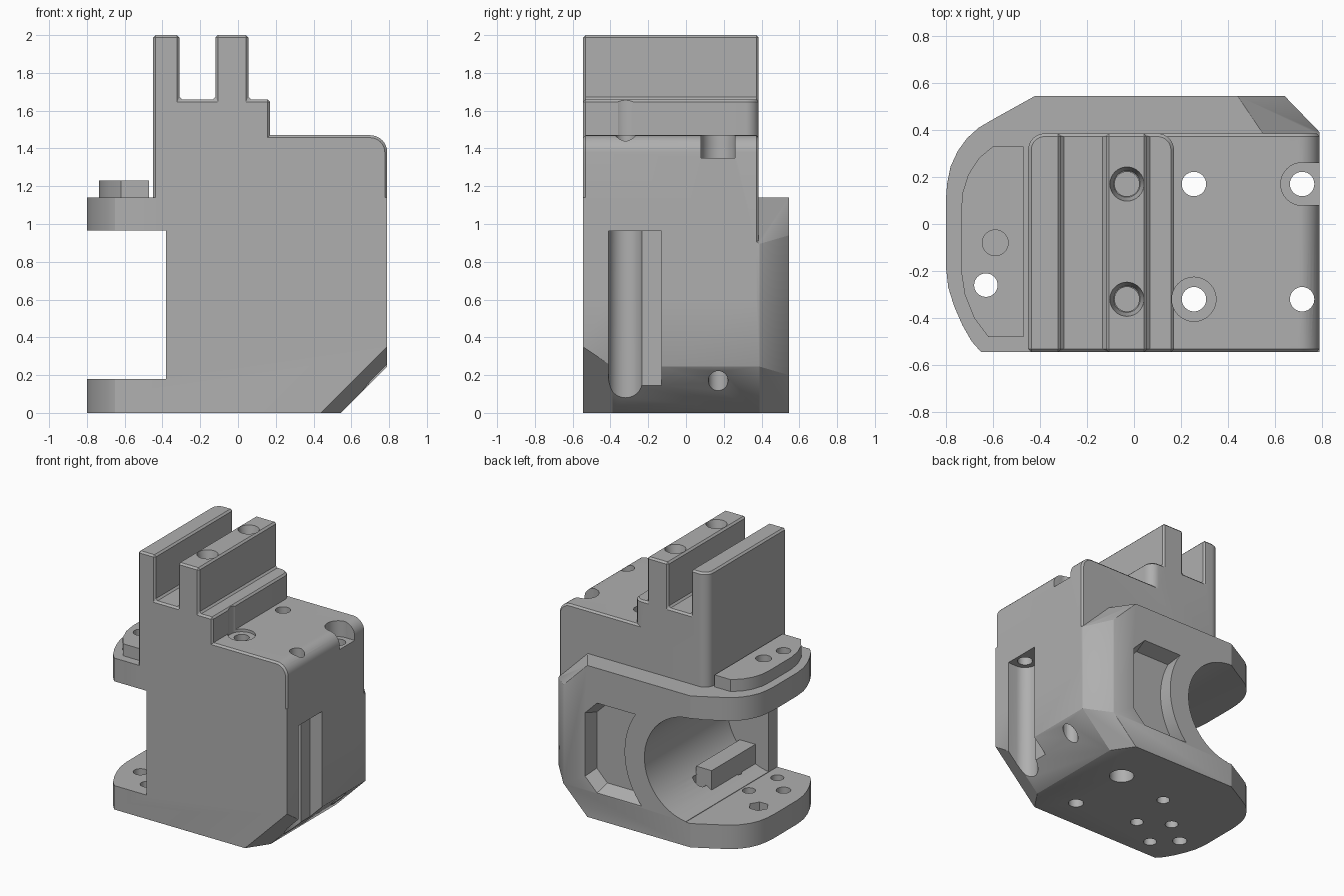
import bpy, bmesh
from math import cos, sin, pi, radians
from mathutils import Vector

old = bpy.data.objects.get("Cube")
if old:
    bpy.data.objects.remove(old, do_unlink=True)

gray = bpy.data.materials.new("matte gray")
gray.use_nodes = True
COLOR = (0.43, 0.43, 0.43, 1)
gray.diffuse_color = COLOR
gray.node_tree.nodes["Principled BSDF"].inputs["Base Color"].default_value = COLOR


def arc(cx, cy, r, start, end, n=8):
    return [(cx + r * cos(radians(start + (end - start) * i / n)),
             cy + r * sin(radians(start + (end - start) * i / n))) for i in range(n + 1)]


def rect(x0, x1, y0, y1):
    return [(x0, y0), (x1, y0), (x1, y1), (x0, y1)]


def circle(cx, cy, r, n=32):
    return [(cx + r * cos(2 * pi * i / n), cy + r * sin(2 * pi * i / n)) for i in range(n)]


def prism(name, pts, lo, hi, axis="z", scale=1.0, planes=()):
    """Extrude a profile along z or y; scale tapers the far end; planes trim it."""
    bm = bmesh.new()
    cx = sum(p[0] for p in pts) / len(pts)
    cy = sum(p[1] for p in pts) / len(pts)
    rings = []
    for h, s in ((lo, 1.0), (hi, scale)):
        ring = []
        for a, b in pts:
            a, b = cx + (a - cx) * s, cy + (b - cy) * s
            ring.append(bm.verts.new((a, b, h) if axis == "z" else (a, h, b)))
        rings.append(ring)
    bm.faces.new(rings[0])
    bm.faces.new(rings[1])
    for i in range(len(pts)):
        j = (i + 1) % len(pts)
        bm.faces.new((rings[0][i], rings[0][j], rings[1][j], rings[1][i]))
    for point, normal in planes:
        bmesh.ops.bisect_plane(bm, geom=bm.verts[:] + bm.edges[:] + bm.faces[:],
                               plane_co=point, plane_no=Vector(normal).normalized(),
                               clear_outer=True)
        bmesh.ops.holes_fill(bm, edges=[e for e in bm.edges if e.is_boundary], sides=0)
    bmesh.ops.recalc_face_normals(bm, faces=bm.faces)
    mesh = bpy.data.meshes.new(name)
    bm.to_mesh(mesh)
    bm.free()
    mesh.materials.append(gray)
    ob = bpy.data.objects.new(name, mesh)
    bpy.context.collection.objects.link(ob)
    return ob


def apply(ob, mod):
    bpy.ops.object.select_all(action="DESELECT")
    bpy.context.view_layer.objects.active = ob
    ob.select_set(True)
    bpy.ops.object.modifier_apply(modifier=mod.name)


def combine(ob, other, operation="DIFFERENCE"):
    mod = ob.modifiers.new("combine", "BOOLEAN")
    mod.operation, mod.solver, mod.object = operation, "EXACT", other
    apply(ob, mod)
    bpy.data.objects.remove(other, do_unlink=True)


def soften(ob, width=0.013):
    mod = ob.modifiers.new("edge", "BEVEL")
    mod.width, mod.segments = width, 1
    mod.limit_method, mod.angle_limit = "ANGLE", radians(32)
    apply(ob, mod)


def drill(x, y, r, lo, hi, sides=32, scale=1.0):
    combine(housing, prism("drill", circle(x, y, r, sides), lo, hi, scale=scale))


FRONT, BACK, RIGHT = -0.545, 0.385, 0.79

# Lower housing with rounded nose and faceted corners
outline = [(RIGHT, FRONT), (RIGHT, 0.39), (0.64, 0.545), (-0.42, 0.545), (-0.6, 0.445),
           (-0.66, 0.41), (-0.71, 0.365), (-0.75, 0.31), (-0.78, 0.245), (-0.795, 0.17),
           (-0.8, 0.1), (-0.8, -0.18), (-0.79, -0.27), (-0.765, -0.35), (-0.73, -0.43),
           (-0.69, -0.5), (-0.65, FRONT)]
housing = prism("housing", outline, 0, 1.14, planes=[
    ((0.545, 0, 0), (1, 0, -1)),
    ((0.44, FRONT, 0), (1, -0.677, -1)),
    ((0.44, 0.545, 0), (1, 0.677, -1)),
    ((0.44, 0.545, 1.14), (1, 0.677, 1))])
soften(housing)

# Upper body with a rounded shoulder
shoulder = [(-0.1, 0.6), (RIGHT, 0.6)] + arc(0.7, 1.38, 0.09, 0, 90) + [(-0.1, 1.47)]
upper_body = prism("upper_body", shoulder, FRONT, BACK, "y")
soften(upper_body)

# Tower with two upright fins and a step
plan = [(-0.45, FRONT), (0.17, FRONT)] + arc(0.1, 0.315, 0.07, 0, 90) \
    + arc(-0.38, 0.315, 0.07, 90, 180)
tower = prism("tower", plan, 0.6, 2)
for x0, x1 in ((-0.31, -0.12), (0.055, 0.5)):
    combine(tower, prism("slot", rect(x0, x1, 1.66, 2.2), -1, 1, "y"))
soften(tower)

# Raised pad on the nose
pad_outline = [(-0.47, -0.48), (-0.47, 0.33), (-0.6, 0.33), (-0.66, 0.28), (-0.705, 0.21),
               (-0.73, 0.13), (-0.735, 0.05), (-0.735, -0.2), (-0.72, -0.3),
               (-0.68, -0.4), (-0.62, -0.48)]
pad = prism("pad", pad_outline, 1.1, 1.23)

for part in (upper_body, tower, pad):
    combine(housing, part, "UNION")

# Open mouth through the nose and round bore from the back
BORE_X, BORE_Z, BORE_R = -0.43, 0.575, 0.395
combine(housing, prism("mouth", rect(-1, -0.38, 0.18, 0.965), -1, 1, "y"))
combine(housing, prism("bore", circle(BORE_X, BORE_Z, BORE_R, 64), -0.44, 1, "y"))

# Recessed back panel that stops at a ring around the bore
panel_outline = [(-0.08, 0.2), (0.36, 0.2), (0.46, 0.3), (0.46, 0.78), (0.36, 0.88), (-0.08, 0.88)]
panel = prism("panel", panel_outline, 0.55, 0.44, "y", scale=0.88)
combine(panel, prism("ring", circle(BORE_X, BORE_Z, 0.56, 64), 0.3, 0.7, "y"))
combine(housing, panel)

# Vertical channel in the side
combine(housing, prism("channel", rect(0.69, 1, -0.32, -0.13), -0.1, 0.963))
combine(housing, prism("channel_front", rect(0.715, 1, -0.41, -0.3), -0.1, 0.963))
drill(0.715, -0.32, 0.09, -0.1, 0.963)

# Through holes and counterbores
for x in (0.255, 0.715):
    for y in (0.17, -0.32):
        drill(x, y, 0.052, -0.1, 2.2)
drill(0.255, -0.32, 0.094, 1.45, 1.68)
drill(0.715, 0.17, 0.091, 1.35, 1.6)
combine(housing, prism("relief", rect(0.715, 1, 0.08, 0.26), 1.35, 1.6))
drill(0.255, 0.17, 0.085, -0.1, 0.3)

# Countersunk fin holes
for y in (0.17, -0.32):
    drill(-0.03, y, 0.052, 1.3, 2.2)
    drill(-0.03, y, 0.075, 2.01, 1.93, scale=0.75)

# Holes in the nose
drill(-0.63, -0.26, 0.05, -0.1, 1.4)
drill(-0.59, -0.08, 0.055, 1.05, 1.4)
for x, y in ((-0.18, 0.1), (-0.235, -0.25), (-0.44, -0.12), (-0.48, -0.4)):
    drill(x, y, 0.045, -0.1, 0.3)
drill(-0.64, 0.05, 0.07, 0.11, 0.3, sides=6)

# Rib inside the bore
rib = prism("inner_rib", rect(-0.27, -0.14, 0.14, 0.36), -0.46, 0.08, "y")

for ob in (housing, rib):
    bpy.ops.object.select_all(action="DESELECT")
    bpy.context.view_layer.objects.active = ob
    ob.select_set(True)
    bpy.ops.object.shade_smooth_by_angle(angle=radians(25))
